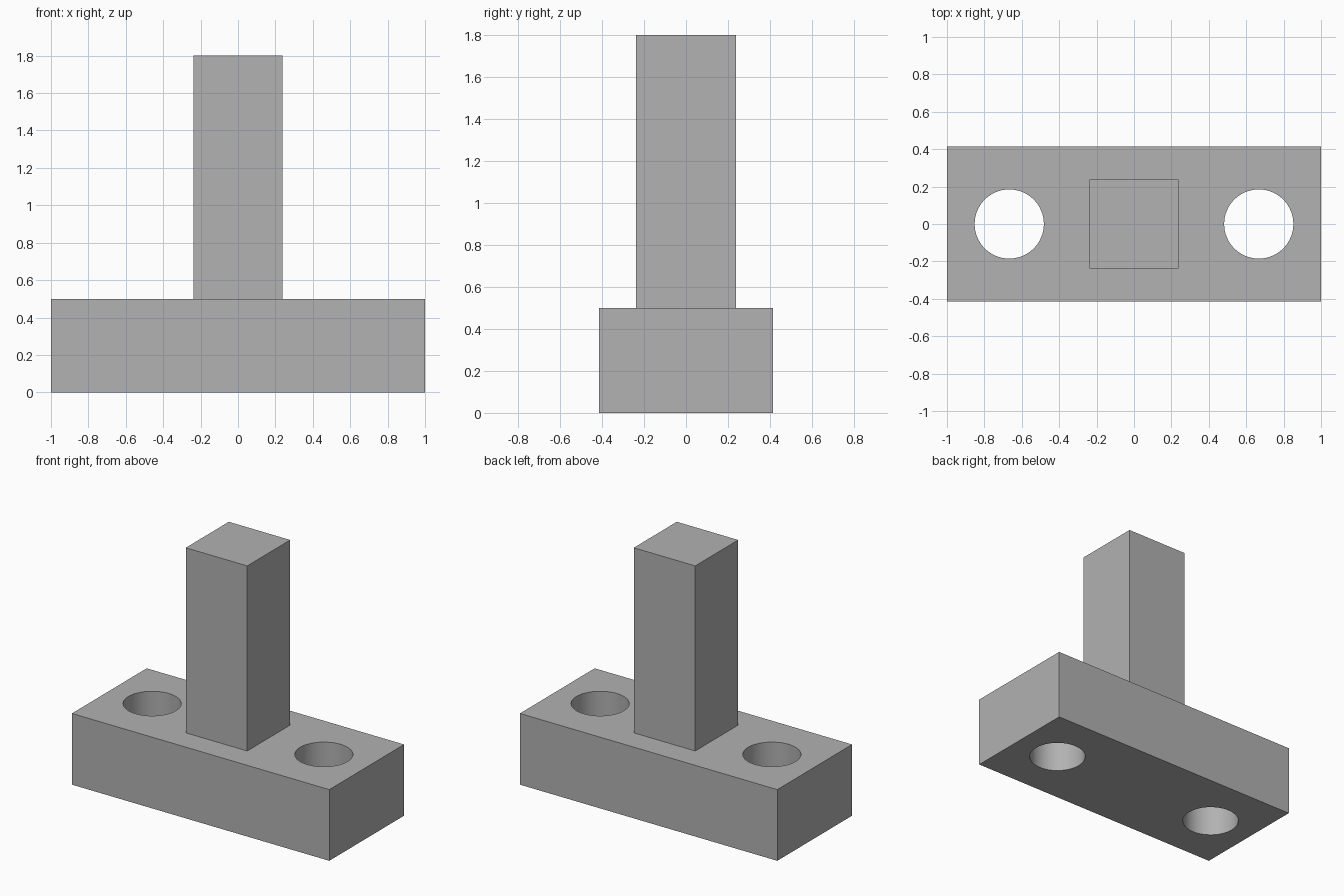
import bpy
import math

default_cube = bpy.data.objects.get("Cube")
if default_cube:
    bpy.data.objects.remove(default_cube, do_unlink=True)

# One plain grey for the whole model
GREY = (0.445, 0.445, 0.445, 1.0)
grey = bpy.data.materials.new("plain_grey")
grey.use_nodes = True
grey.diffuse_color = GREY
grey.node_tree.nodes["Principled BSDF"].inputs["Base Color"].default_value = GREY


def box(name, width, depth, bottom, top):
    bpy.ops.mesh.primitive_cube_add(size=1, location=(0, 0, (bottom + top) / 2))
    obj = bpy.context.object
    obj.name = name
    obj.scale = (width, depth, top - bottom)
    bpy.ops.object.transform_apply(location=True, rotation=False, scale=True)
    obj.data.materials.append(grey)
    return obj


BASE_TOP = 0.5
base = box("base_block", 2.0, 0.83, 0, BASE_TOP)
post = box("square_post", 0.477, 0.477, BASE_TOP, 1.8)

# Round holes through both ends of the base
for side, sign in (("left", 1), ("right", -1)):
    bpy.ops.mesh.primitive_cylinder_add(
        vertices=64, radius=0.185, depth=1, location=(sign * 0.667, 0, BASE_TOP / 2))
    cutter = bpy.context.object
    cutter.name = side + "_hole_cutter"
    cutter.data.materials.append(grey)

    cut = base.modifiers.new(side + "_hole", "BOOLEAN")
    cut.operation = "DIFFERENCE"
    cut.solver = "EXACT"
    cut.object = cutter
    bpy.ops.object.select_all(action="DESELECT")
    base.select_set(True)
    bpy.context.view_layer.objects.active = base
    bpy.ops.object.modifier_apply(modifier=cut.name)
    bpy.data.objects.remove(cutter, do_unlink=True)

# Smooth hole walls, crisp edges everywhere else
bpy.ops.object.shade_smooth_by_angle(angle=math.radians(30))
